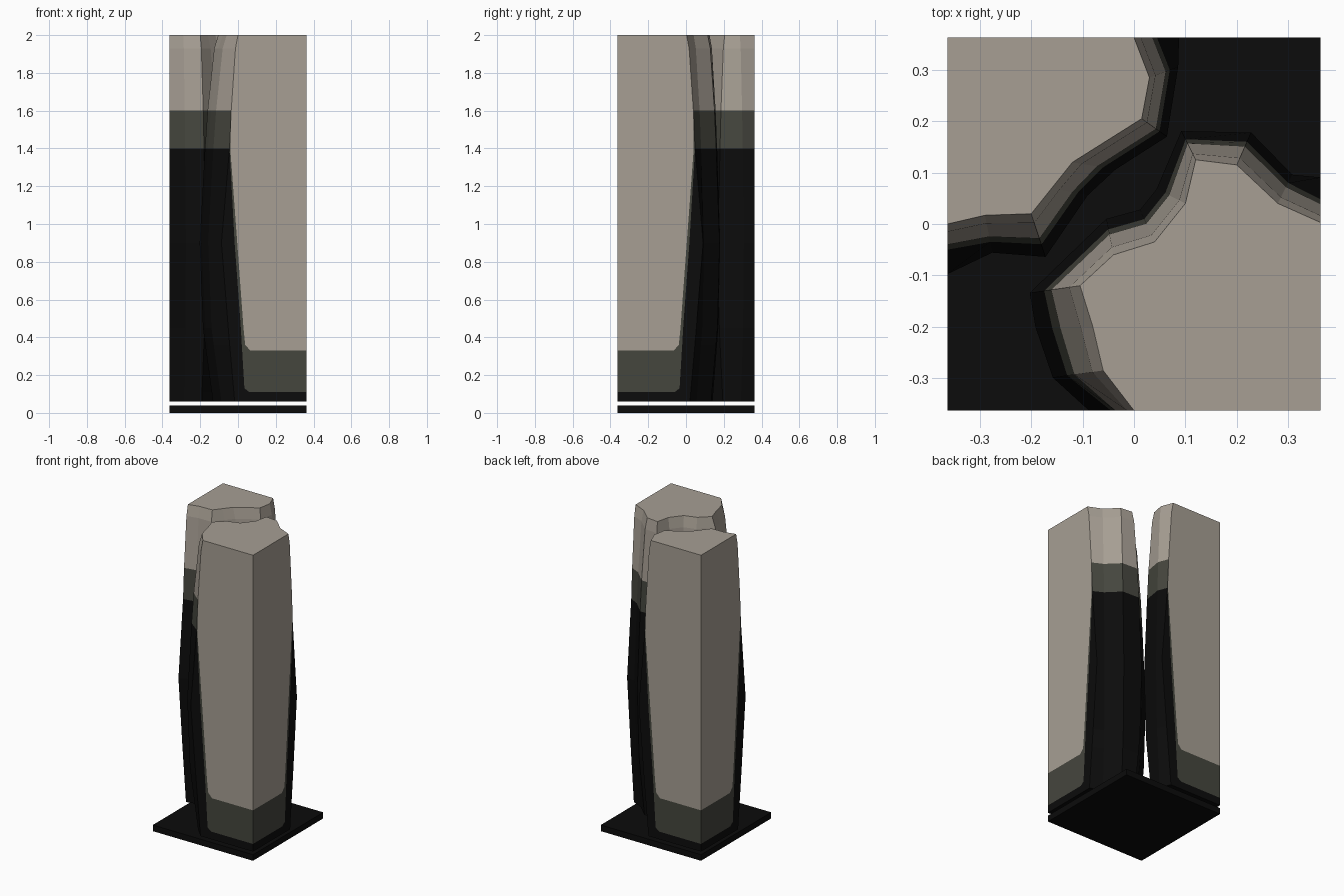
import bpy, bmesh
from mathutils import Vector

if "Cube" in bpy.data.objects:
    bpy.data.objects.remove(bpy.data.objects["Cube"])

H = 0.363  # half width of the square footprint


def material(name, rgb):
    m = bpy.data.materials.new(name)
    m.diffuse_color = (*rgb, 1)
    m.use_nodes = True
    m.node_tree.nodes["Principled BSDF"].inputs["Base Color"].default_value = m.diffuse_color
    return m


STONE = material("warm grey stone", (0.385, 0.345, 0.295))
MOSS = material("dark olive grey", (0.060, 0.061, 0.048))
BLACK = material("near black", (0.0035, 0.0035, 0.0035))
T, G, K = 0, 1, 2

# height, bulge factor, tan border and grey border on the outer faces
RINGS = [
    (2.00, 0.00, 1, 1), (1.93, 0.30, 1, 1), (1.60, 0.80, 1, 1),
    (1.40, 1.00, 0.041, 0.05), (0.90, 1.95, 0.004, 0.018),
    (0.45, 1.15, -0.029, -0.015), (0.36, 0.98, -0.038, -0.020),
    (0.33, 0.92, -0.065, -0.022), (0.13, 0.53, -0.065, -0.034),
    (0.11, 0.49, -0.065, -0.060), (0.06, 0.40, -0.065, -0.060),
]


def pillar(name, corner, top, wide):
    """Loft a cracked-off pillar: two flat outer faces and one rough inner wall."""
    bm = bmesh.new()
    corner = Vector(corner)
    rings = []
    for z, f, s_tan, s_grey in RINGS:
        inner = []
        for i, (a, b) in enumerate(zip(top, wide)):
            k = f if i in (0, len(top) - 1) else min(f, 1.4)
            inner.append(Vector(a).lerp(Vector(b), k))

        def border(edge, s):
            # point on the outer face at distance s past its middle line
            p = edge.copy()
            axis = 1 if abs(abs(edge.x) - H) < 1e-4 else 0
            sign = -1 if corner[axis] > 0 else 1
            p[axis] = sign * min(s, edge[axis] * sign)
            return p

        e0, e1 = inner[0], inner[-1]
        pts = ([corner, border(e0, s_tan), border(e0, s_grey)] + inner
               + [border(e1, s_grey), border(e1, s_tan)])
        rings.append([bm.verts.new((p.x, p.y, z)) for p in pts])

    n = len(rings[0])
    for r in range(len(rings) - 1):
        zm = (RINGS[r][0] + RINGS[r + 1][0]) / 2
        wall = T if zm > 1.6 else G if zm > 1.4 else K
        for c in range(n):
            d = (c + 1) % n
            face = bm.faces.new((rings[r][c], rings[r][d], rings[r + 1][d], rings[r + 1][c]))
            if c in (0, n - 1):        # main outer panel
                face.material_index = T if zm > 0.33 else G if zm > 0.11 else K
            elif c in (1, n - 2):      # thin grey border
                face.material_index = G if zm > 0.11 else K
            else:                      # rough wall and its edge strip
                face.material_index = wall
    bm.faces.new(rings[0]).material_index = T
    bm.faces.new(rings[-1]).material_index = K
    bmesh.ops.remove_doubles(bm, verts=bm.verts, dist=0.0005)
    bmesh.ops.recalc_face_normals(bm, faces=bm.faces)
    finish(bm, name)


def finish(bm, name):
    me = bpy.data.meshes.new(name)
    bm.to_mesh(me)
    bm.free()
    for m in (STONE, MOSS, BLACK):
        me.materials.append(m)
    ob = bpy.data.objects.new(name, me)
    bpy.context.collection.objects.link(ob)


# back left pillar
pillar("back_left_pillar", (-H, H),
       [(0, H), (.03, .285), (.015, .205), (-.12, .12), (-.16, .07),
        (-.2, .02), (-.29, .017), (-H, 0)],
       [(.045, H), (.07, .3), (.05, .18), (-.06, .11), (-.11, .06),
        (-.18, -.04), (-.28, -.035), (-H, -.05)])

# front right pillar
pillar("front_right_pillar", (H, -H),
       [(0, -H), (-.06, -.285), (-.08, -.2), (-.105, -.12), (-.04, -.06), (.04, -.035),
        (.1, .04), (.12, .125), (.2, .115), (.28, .04), (H, .003)],
       [(-.045, -H), (-.13, -.295), (-.16, -.2), (-.175, -.13), (-.05, -.01), (.02, .01),
        (.06, .06), (.1, .165), (.22, .16), (.3, .08), (H, .048)])

# thin square base plate
bm = bmesh.new()
bmesh.ops.create_cube(bm, size=1)
for v in bm.verts:
    v.co = (v.co.x * 2 * H, v.co.y * 2 * H, (v.co.z + 0.5) * 0.04)
for f in bm.faces:
    f.material_index = K
finish(bm, "base_plate")
